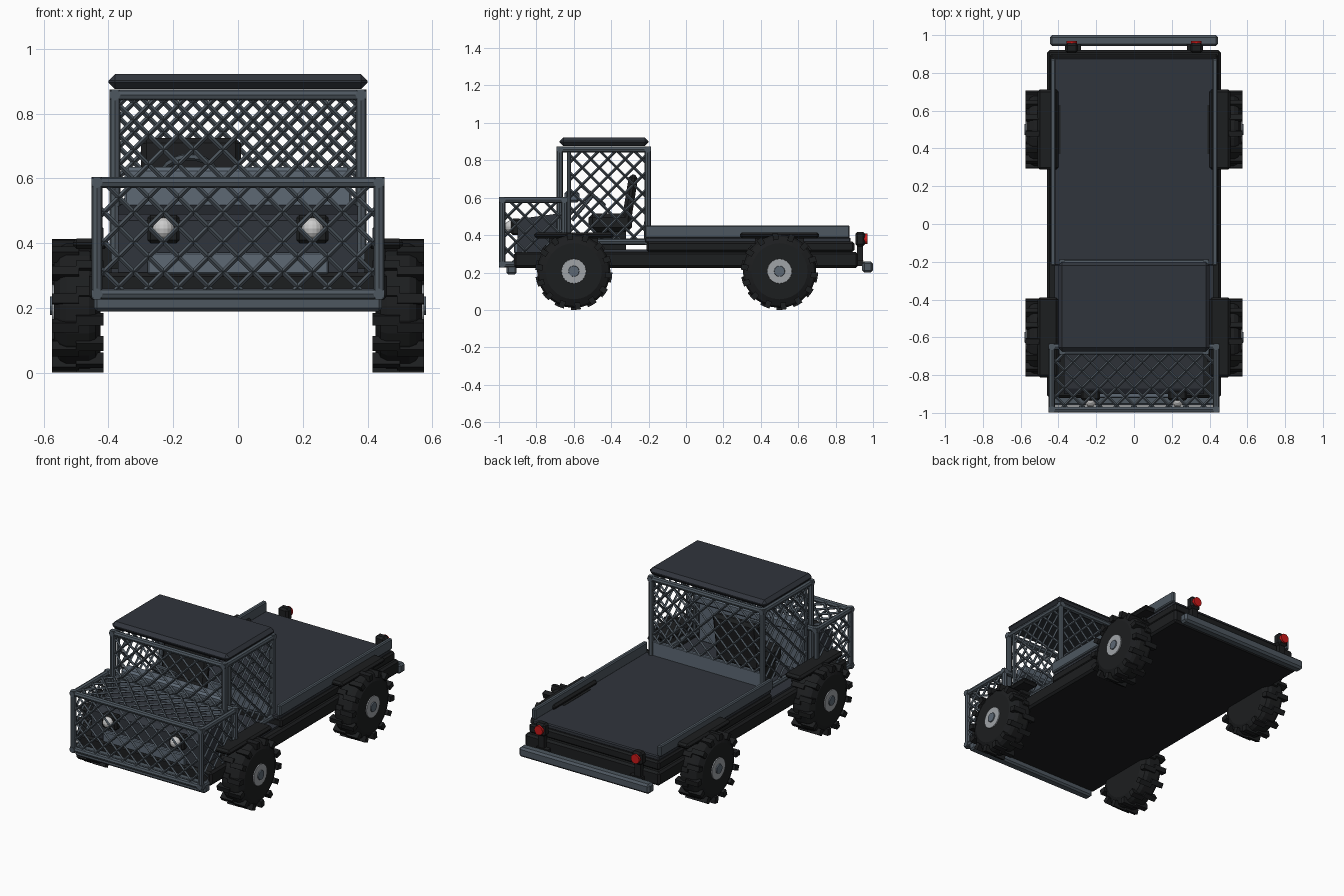
import bpy, bmesh, math
from mathutils import Vector, Matrix

if "Cube" in bpy.data.objects:
    bpy.data.objects.remove(bpy.data.objects["Cube"])


def mat(name, r, g, b):
    m = bpy.data.materials.new(name)
    m.diffuse_color = (r, g, b, 1)
    m.use_nodes = True
    m.node_tree.nodes["Principled BSDF"].inputs["Base Color"].default_value = m.diffuse_color
    return m


BLACK = mat("rubber", 0.012, 0.013, 0.014)
DARK = mat("dark_panel", 0.03, 0.035, 0.045)
TUBE = mat("frame_steel", 0.075, 0.095, 0.115)
LIGHT = mat("panel_steel", 0.11, 0.14, 0.175)
SILVER = mat("hub_metal", 0.35, 0.37, 0.39)
WHITE = mat("lamp_white", 0.85, 0.85, 0.85)
RED = mat("lamp_red", 0.6, 0.01, 0.01)


def finish(name, bm, m):
    bmesh.ops.recalc_face_normals(bm, faces=bm.faces)
    me = bpy.data.meshes.new(name)
    bm.to_mesh(me)
    bm.free()
    me.materials.append(m)
    ob = bpy.data.objects.new(name, me)
    bpy.context.collection.objects.link(ob)
    return ob


def box(name, x, y, z, m, bevel=0.0, tilt=0.0):
    """Box from (min, max) ranges, tilted about x through its centre."""
    c = Vector([(a + b) / 2 for a, b in (x, y, z)])
    s = [b - a for a, b in (x, y, z)]
    bm = bmesh.new()
    bmesh.ops.create_cube(bm, size=1, matrix=Matrix.Diagonal((*s, 1)))
    if bevel:
        bmesh.ops.bevel(bm, geom=bm.edges[:], offset=bevel, segments=1, affect='EDGES')
    bm.transform(Matrix.Translation(c) @ Matrix.Rotation(tilt, 4, 'X'))
    return finish(name, bm, m)


def rod(bm, a, b, r, sides):
    a, b = Vector(a), Vector(b)
    d = b - a
    q = d.to_track_quat('Z', 'Y').to_matrix().to_4x4()
    bmesh.ops.create_cone(bm, cap_ends=True, segments=sides, radius1=r, radius2=r, depth=d.length,
                          matrix=Matrix.Translation((a + b) / 2) @ q)


def rods(name, paths, r, m, sides=8):
    bm = bmesh.new()
    for a, b in paths:
        rod(bm, a, b, r, sides)
    return finish(name, bm, m)


def lattice(name, origin, u, v, pitch=0.092, r=0.0075):
    """Diagonal wire mesh clipped to the rectangle spanned by u and v."""
    o, u, v = Vector(origin), Vector(u), Vector(v)
    w, h = u.length, v.length
    u, v = u / w, v / h
    bm = bmesh.new()
    for sign in (1, -1):
        for i in range(-int(h / pitch) - 1, int(w / pitch) + 2):
            s = i * pitch + pitch / 2
            t0, t1 = max(0, -s), min(h, w - s)
            if t1 - t0 > 0.012:
                ends = []
                for t in (t0, t1):
                    a = s + t
                    ends.append(o + u * (a if sign > 0 else w - a) + v * t)
                rod(bm, ends[0], ends[1], r, 4)
    return finish(name, bm, TUBE)


def disc(name, x0, x1, y, z, r0, r1, m, sides=24):
    bm = bmesh.new()
    bmesh.ops.create_cone(bm, cap_ends=True, segments=sides, radius1=r0, radius2=r1, depth=abs(x1 - x0),
                          matrix=Matrix.Translation(((x0 + x1) / 2, y, z)) @
                          Matrix.Rotation(math.copysign(math.pi / 2, x1 - x0), 4, 'Y'))
    return finish(name, bm, m)


# wheels: spun tyre profile, tread lugs, hubs
def wheel(s, y):
    z = 0.207
    bm = bmesh.new()
    prof = [(0.425, 0), (0.425, 0.15), (0.44, 0.185), (0.46, 0.196), (0.53, 0.196),
            (0.55, 0.185), (0.568, 0.15), (0.568, 0)]
    vs = [bm.verts.new((s * x, y, z + r)) for x, r in prof]
    es = [bm.edges.new(p) for p in zip(vs, vs[1:])]
    bmesh.ops.spin(bm, geom=vs + es, cent=(0, y, z), axis=(1, 0, 0), angle=math.tau,
                   steps=28, use_duplicate=False)
    bmesh.ops.remove_doubles(bm, verts=bm.verts, dist=0.0005)
    for i in range(14):
        for k, x in enumerate((0.458, 0.533)):
            rot = Matrix.Rotation((i + k * 0.25) * math.tau / 14, 4, 'X')
            bmesh.ops.create_cube(bm, size=1, matrix=Matrix.Translation((s * x, y, z)) @ rot @
                                  Matrix.Translation((0, 0, 0.187)) @ Matrix.Diagonal((0.084, 0.03, 0.038, 1)))
    finish("tyre", bm, BLACK)
    disc("hub_plate", s * 0.54, s * 0.574, y, z, 0.07, 0.065, SILVER)
    disc("hub_cap", s * 0.56, s * 0.58, y, z, 0.033, 0.028, LIGHT, 12)


for s in (-1, 1):
    for y in (-0.6, 0.5):
        wheel(s, y)
        box("fender", sorted((s * 0.40, s * 0.51)), (y - 0.212, y + 0.212), (0.383, 0.415), BLACK, 0.012)
        box("fender_bracket", sorted((s * 0.39, s * 0.455)), (y - 0.13, y + 0.13), (0.29, 0.39), BLACK)

# chassis and load bed
box("chassis", (-0.46, 0.46), (-0.92, 0.92), (0.225, 0.31), BLACK, 0.012)
box("bed_base", (-0.445, 0.445), (-0.21, 0.9), (0.31, 0.365), BLACK, 0.01)
box("bed_deck", (-0.43, 0.43), (-0.22, 0.88), (0.36, 0.388), DARK, 0.006)
box("cab_floor", (-0.42, 0.42), (-0.66, -0.2), (0.305, 0.322), DARK)
for s in (-1, 1):
    box("bed_side_rail", sorted((s * 0.415, s * 0.442)), (-0.22, 0.875), (0.385, 0.452), TUBE, 0.006)

# hood, grille and dashboard
bm = bmesh.new()
f = bm.faces.new([bm.verts.new((-0.37, y, z)) for y, z in
                  ((-0.9, 0.28), (-0.9, 0.47), (-0.87, 0.49), (-0.65, 0.52), (-0.65, 0.28))])
ext = bmesh.ops.extrude_face_region(bm, geom=[f])
bmesh.ops.translate(bm, vec=(0.74, 0, 0), verts=[v for v in ext["geom"] if isinstance(v, bmesh.types.BMVert)])
finish("hood", bm, DARK)
box("grille_plate", (-0.28, 0.28), (-0.92, -0.895), (0.305, 0.372), LIGHT, 0.005)
box("firewall", (-0.35, 0.35), (-0.66, -0.625), (0.32, 0.6), LIGHT, 0.006)
box("dashboard", (-0.35, 0.35), (-0.65, -0.57), (0.575, 0.635), LIGHT, 0.012)

# seat
box("seat_cushion", (-0.3, 0.01), (-0.52, -0.29), (0.42, 0.515), BLACK, 0.02)
box("seat_base", (-0.27, -0.02), (-0.49, -0.32), (0.32, 0.43), BLACK)
box("seat_back", (-0.3, 0.01), (-0.325, -0.275), (0.46, 0.725), BLACK, 0.018, -0.16)

# steering wheel and column
bpy.ops.mesh.primitive_torus_add(major_segments=20, minor_segments=6, major_radius=0.08, minor_radius=0.011,
                                 location=(-0.15, -0.5, 0.615), rotation=(-0.7, 0, 0))
ring = bpy.context.object
ring.name = "steering_wheel"
ring.data.materials.append(TUBE)
rods("steering_column", [((-0.15, -0.5, 0.612), (-0.15, -0.61, 0.48)),
                         ((-0.23, -0.5, 0.615), (-0.07, -0.5, 0.615))], 0.01, TUBE, 6)

# bumpers
box("front_bumper", (-0.445, 0.445), (-0.96, -0.905), (0.19, 0.248), TUBE, 0.01)
box("rear_bumper", (-0.445, 0.445), (0.942, 1.0), (0.2, 0.26), TUBE, 0.012)
for s in (-1, 1):
    box("bumper_mount", sorted((s * 0.28, s * 0.36)), (0.9, 0.95), (0.235, 0.265), BLACK)

# lamps
for s in (-1, 1):
    x = s * 0.23
    box("headlight_housing", (x - 0.05, x + 0.05), (-0.935, -0.88), (0.4, 0.488), BLACK, 0.01)
    bpy.ops.mesh.primitive_uv_sphere_add(segments=16, ring_count=8, radius=0.034, location=(x, -0.935, 0.445))
    bpy.context.object.name = "headlight"
    bpy.context.object.data.materials.append(WHITE)
    x = s * 0.33
    box("tail_light_post", (x - 0.02, x + 0.02), (0.915, 0.945), (0.25, 0.36), BLACK)
    box("tail_light_housing", (x - 0.034, x + 0.034), (0.905, 0.958), (0.34, 0.418), BLACK, 0.012)
    rods("tail_light", [((x, 0.945, 0.38), (x, 0.97, 0.38))], 0.028, RED, 16)


# tubular frames
def cage_frame(name, hx, y0, y1, z0, z1, r):
    p = []
    for s in (-hx, hx):
        p += [((s, y, z0 - r), (s, y, z1 + r)) for y in (y0, y1)]
        p += [((s, y0 - r, z), (s, y1 + r, z)) for z in (z0, z1)]
    for y in (y0, y1):
        p += [((-hx - r, y, z), (hx + r, y, z)) for z in (z0, z1)]
    rods(name, p, r, TUBE)


# cab cage with mesh on all sides
cage_frame("cab_frame", 0.38, -0.675, -0.205, 0.365, 0.858, 0.017)
rods("cab_door_pillars", [((s, -0.625, 0.365), (s, -0.625, 0.86)) for s in (-0.38, 0.38)], 0.011, TUBE)
for y, z in ((-0.675, 0.6), (-0.205, 0.47)):
    lattice("cab_mesh", (-0.365, y, z), (0.73, 0, 0), (0, 0, 0.85 - z))
for s in (-0.38, 0.38):
    lattice("cab_side_mesh", (s, -0.625, 0.37), (0, 0.415, 0), (0, 0, 0.48))
box("cab_rear_panel", (-0.37, 0.37), (-0.225, -0.2), (0.375, 0.475), LIGHT, 0.004)

# roof: bevelled slab
box("roof", (-0.4, 0.4), (-0.675, -0.2), (0.876, 0.922), DARK, 0.02)

# front brush guard with mesh
cage_frame("guard_frame", 0.435, -0.982, -0.65, 0.243, 0.588, 0.017)
lattice("guard_front_mesh", (-0.43, -0.982, 0.25), (0.86, 0, 0), (0, 0, 0.335))
lattice("guard_top_mesh", (-0.43, -0.975, 0.588), (0.86, 0, 0), (0, 0.32, 0))
for s in (-0.435, 0.435):
    lattice("guard_side_mesh", (s, -0.975, 0.25), (0, 0.32, 0), (0, 0, 0.335))
